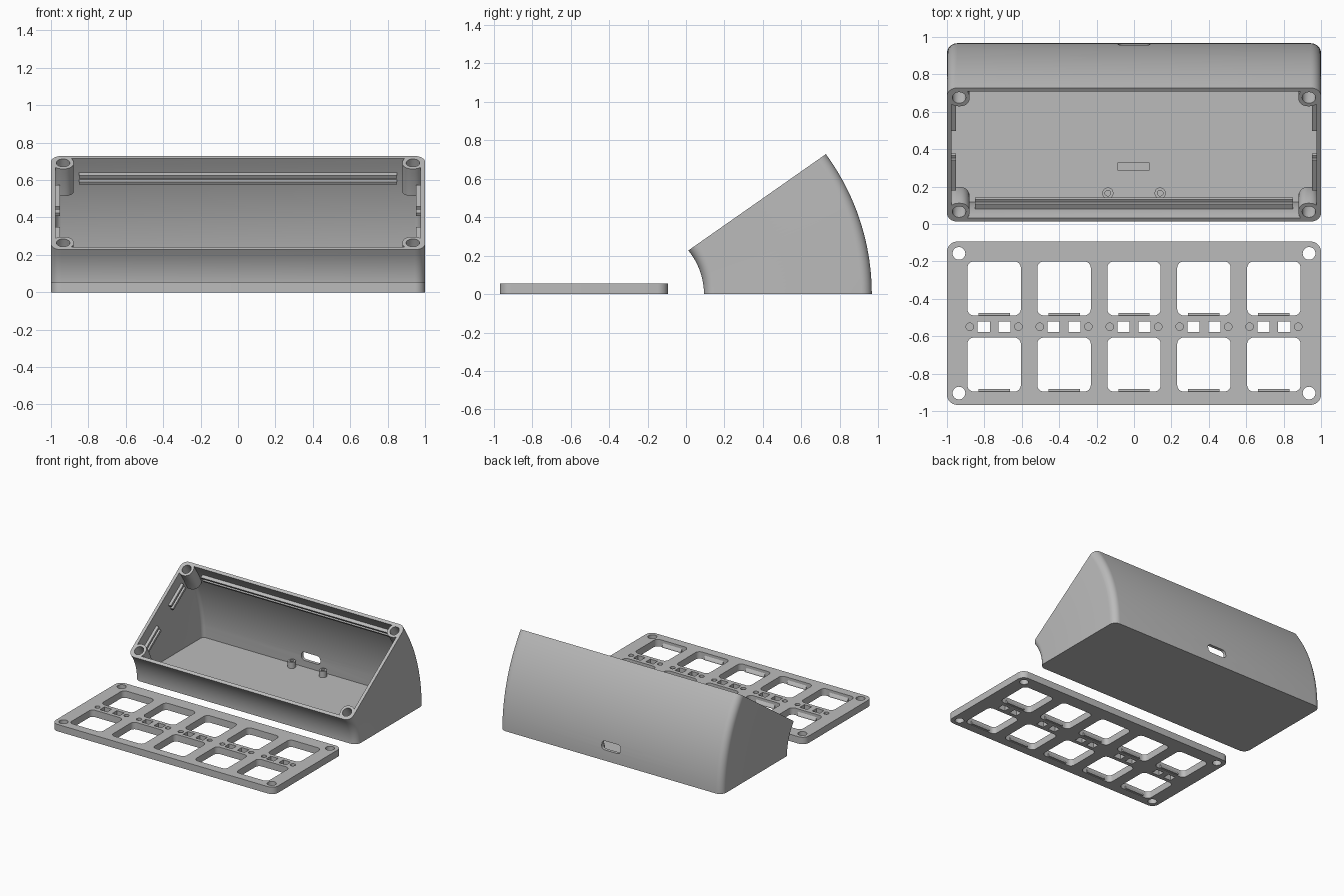
import bpy, bmesh, math
from mathutils import Vector

if "Cube" in bpy.data.objects:
    bpy.data.objects.remove(bpy.data.objects["Cube"])

grey = bpy.data.materials.new("plain_grey")
grey.diffuse_color = (0.5, 0.5, 0.5, 1)
grey.use_nodes = True
grey.node_tree.nodes["Principled BSDF"].inputs["Base Color"].default_value = grey.diffuse_color

ANGLE = math.radians(35)     # tilt of the open rim
PIVOT, R0, NECK = -0.2625, 0.356, 0.0287   # sweep axis, front radius, straight lip
LENGTH = 0.873               # front-to-back size of case and plate


def rounded(x0, x1, y0, y1, r, n=8):
    """Rounded rectangle outline as 2D points."""
    pts = []
    for k, (cx, cy) in enumerate([(x1 - r, y1 - r), (x0 + r, y1 - r), (x0 + r, y0 + r), (x1 - r, y0 + r)]):
        for i in range(n + 1):
            a = math.pi / 2 * (k + i / n)
            pts.append((cx + r * math.cos(a), cy + r * math.sin(a)))
    return pts


def rect(x0, x1, y0, y1):
    return [(x1, y1), (x0, y1), (x0, y0), (x1, y0)]


def circle(x, y, r, n=32):
    return [(x + r * math.cos(2 * math.pi * i / n), y + r * math.sin(2 * math.pi * i / n)) for i in range(n)]


def swept(pts, a, lift=0.0):
    """Place an outline (x, s) at sweep angle a around the pivot."""
    return [Vector((x, PIVOT + (R0 + s) * math.cos(a) - lift * math.sin(a),
                    (R0 + s) * math.sin(a) + lift * math.cos(a))) for x, s in pts]


def flat(pts, z):
    return [Vector((x, y, z)) for x, y in pts]


def prism(pts, z0, z1):
    return [flat(pts, z0), flat(pts, z1)]


def loft(name, *solids):
    """Each solid is a list of rings, joined in order and capped at both ends."""
    bm = bmesh.new()
    for rings in solids:
        vs = [[bm.verts.new(p) for p in ring] for ring in rings]
        n = len(vs[0])
        for a, b in zip(vs, vs[1:]):
            for i in range(n):
                j = (i + 1) % n
                bm.faces.new((a[i], a[j], b[j], b[i]))
        bm.faces.new(vs[0])
        bm.faces.new(vs[-1])
    bmesh.ops.recalc_face_normals(bm, faces=bm.faces)
    me = bpy.data.meshes.new(name)
    bm.to_mesh(me)
    bm.free()
    me.materials.append(grey)
    ob = bpy.data.objects.new(name, me)
    bpy.context.collection.objects.link(ob)
    return ob


def select(ob):
    bpy.ops.object.select_all(action='DESELECT')
    ob.select_set(True)
    bpy.context.view_layer.objects.active = ob


def cut(ob, cutter):
    select(ob)
    m = ob.modifiers.new("cut", 'BOOLEAN')
    m.operation, m.solver, m.object = 'DIFFERENCE', 'EXACT', cutter
    bpy.ops.object.modifier_apply(modifier=m.name)
    bpy.data.objects.remove(cutter)


def smooth(ob):
    select(ob)
    bpy.ops.object.shade_smooth_by_angle(angle=math.radians(30))


# Case: rounded outline swept through the tilt, hollow with a flat floor
WALL, FLOOR, STEPS = 0.025, 0.03, 24
outer = rounded(-1, 1, 0, LENGTH, 0.055)
inner = rounded(-1 + WALL, 1 - WALL, WALL, LENGTH - WALL, 0.03)
rings = [swept(outer, ANGLE * i / STEPS) for i in range(STEPS + 1)]
rings += [swept(outer, ANGLE, NECK), swept(inner, ANGLE, NECK)]
rings += [swept(inner, ANGLE * i / STEPS) for i in range(STEPS, 3, -1)]
rings.append(swept(inner, 0, FLOOR))
case = loft("case_shell", rings)

# Connector opening through the back wall
slot = rounded(-0.085, 0.085, 0.085, 0.155, 0.028)
cut(case, loft("port_cutter", [[Vector((x, y, z)) for x, z in slot] for y in (0.91, 1.1)]))
smooth(case)

# Screw posts in the four rim corners, following the sweep
for side in (-1, 1):
    for place, s in (("front", 0.064), ("back", LENGTH - 0.064)):
        x = side * 0.935
        body = rounded(x - 0.056, x + 0.056, s - 0.056, s + 0.056, 0.05)
        hole = [(x + 0.036 * math.cos(t), s + 0.036 * math.sin(t)) for t in
                [math.atan2(q - s, p - x) for p, q in body]]
        drop = 0.15 / (R0 + s)
        rings = [swept(body, ANGLE - drop * i / 8) for i in range(8, -1, -1)]
        rings += [swept(body, ANGLE, NECK), swept(hole, ANGLE, NECK)]
        rings += [swept(hole, ANGLE - drop * i / 8) for i in range(7)]
        smooth(loft(f"screw_post_{place}_{'left' if side < 0 else 'right'}", rings))

# Paired board rails just below the rim
rail_shapes = {
    "front_rails": rect(-0.85, 0.85, 0.02, 0.052),
    "back_rails": rect(-0.85, 0.85, LENGTH - 0.053, LENGTH - 0.012),
}
for side, word in ((-1, "left"), (1, "right")):
    for part, s0, s1 in (("lower", 0.14, 0.34), ("upper", 0.53, 0.73)):
        x0, x1 = sorted((side * 0.952, side * 0.985))
        rail_shapes[f"{word}_{part}_rails"] = rect(x0, x1, s0, s1)
for name, pts in rail_shapes.items():
    loft(name, *[[swept(pts, ANGLE, NECK - d - 0.018), swept(pts, ANGLE, NECK - d)] for d in (0.09, 0.132)])

# Hollow board standoffs and a small support block on the floor
for x in (-0.14, 0.14):
    for y in (0.165, 0.89):
        big, small = circle(x, y, 0.03), circle(x, y, 0.015)
        smooth(loft("board_standoff", [flat(big, 0.02), flat(big, 0.08), flat(small, 0.08), flat(small, 0.035)]))
loft("board_support", prism(rect(-0.088, 0.083, 0.285, 0.328), 0.02, 0.045))

# Key plate: rounded slab with key openings, small windows, screw holes and pits
TOP = 0.056
Y0, Y1 = -0.967, -0.094
plate = loft("key_plate", prism(rounded(-1, 1, Y0, Y1, 0.055), 0, TOP))
columns = [i * 0.374 for i in range(-2, 3)]
rows = [(-0.489, -0.2), (-0.896, -0.607)]
cutters = [prism(circle(x, y, 0.034), -0.1, 0.2) for x in (-0.936, 0.936) for y in (-0.157, -0.904)]
for cx in columns:
    for y0, y1 in rows:
        cutters.append(prism(rounded(cx - 0.143, cx + 0.143, y0, y1, 0.035), -0.1, 0.2))
    for s in (-1, 1):
        wx = cx + s * 0.056
        cutters.append(prism(rect(wx - 0.033, wx + 0.033, -0.577, -0.52), -0.1, 0.2))
        cutters.append(prism(circle(cx + s * 0.13, -0.549, 0.02, 24), 0.025, 0.2))
cut(plate, loft("plate_cutter", *cutters))
smooth(plate)

# Sloped catch lip on the near edge of each key opening
lips = []
for cx in columns:
    for y0, y1 in rows:
        lips.append([[Vector((x, y0 - 0.004, 0.004)), Vector((x, y0 + 0.014, 0.004)),
                      Vector((x, y0 + 0.014, 0.012)), Vector((x, y0 - 0.004, 0.04))]
                     for x in (cx - 0.084, cx + 0.084)])
loft("key_catches", *lips)
